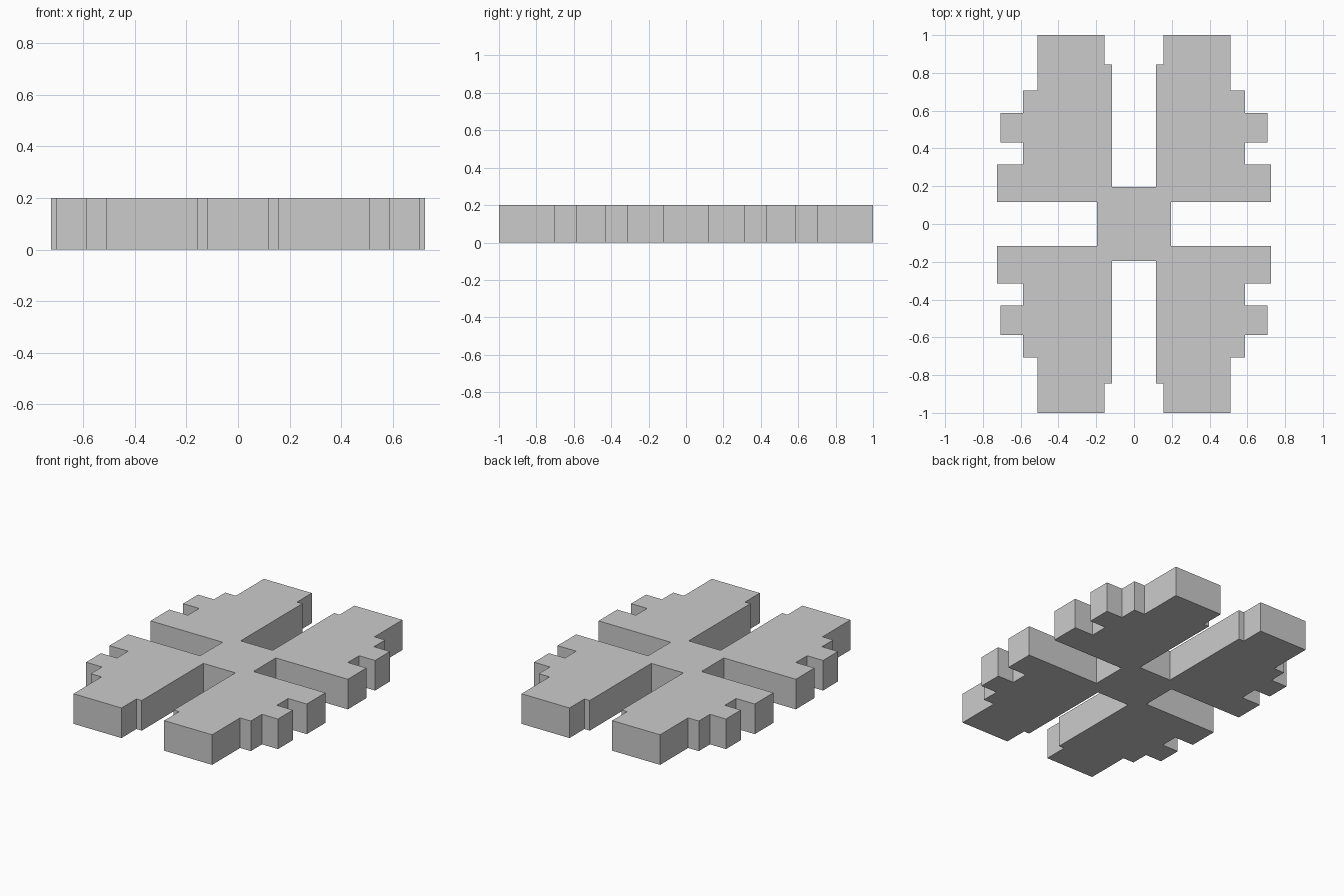
import bpy, bmesh

if "Cube" in bpy.data.objects:
    bpy.data.objects.remove(bpy.data.objects["Cube"])

U = 2 / 51      # plan module
HEIGHT = 0.2

# Outline of one wing (+x, +y), from the side notch round to the end notch
wing = [(5, 3), (18.5, 3), (18.5, 8), (15, 8), (15, 11), (18, 11), (18, 15),
        (15, 15), (15, 18), (13, 18), (13, 25.5), (4, 25.5), (4, 21.5),
        (3, 21.5), (3, 5)]

# Mirror the wing into all four quadrants, keeping a counter-clockwise order
outline = []
for sx, sy in ((1, 1), (-1, 1), (-1, -1), (1, -1)):
    pts = [(x * sx * U, y * sy * U) for x, y in wing]
    outline += pts if sx * sy > 0 else pts[::-1]

# Extrude the whole floor plan into one solid block
bm = bmesh.new()
base = bm.faces.new([bm.verts.new((x, y, 0)) for x, y in outline])
top = bmesh.ops.extrude_face_region(bm, geom=[base], use_keep_orig=True)
bmesh.ops.translate(bm, vec=(0, 0, HEIGHT),
                    verts=[v for v in top["geom"] if isinstance(v, bmesh.types.BMVert)])
bmesh.ops.recalc_face_normals(bm, faces=bm.faces)

mesh = bpy.data.meshes.new("four_wing_building")
bm.to_mesh(mesh)
bm.free()
building = bpy.data.objects.new("four_wing_building", mesh)
bpy.context.collection.objects.link(building)
